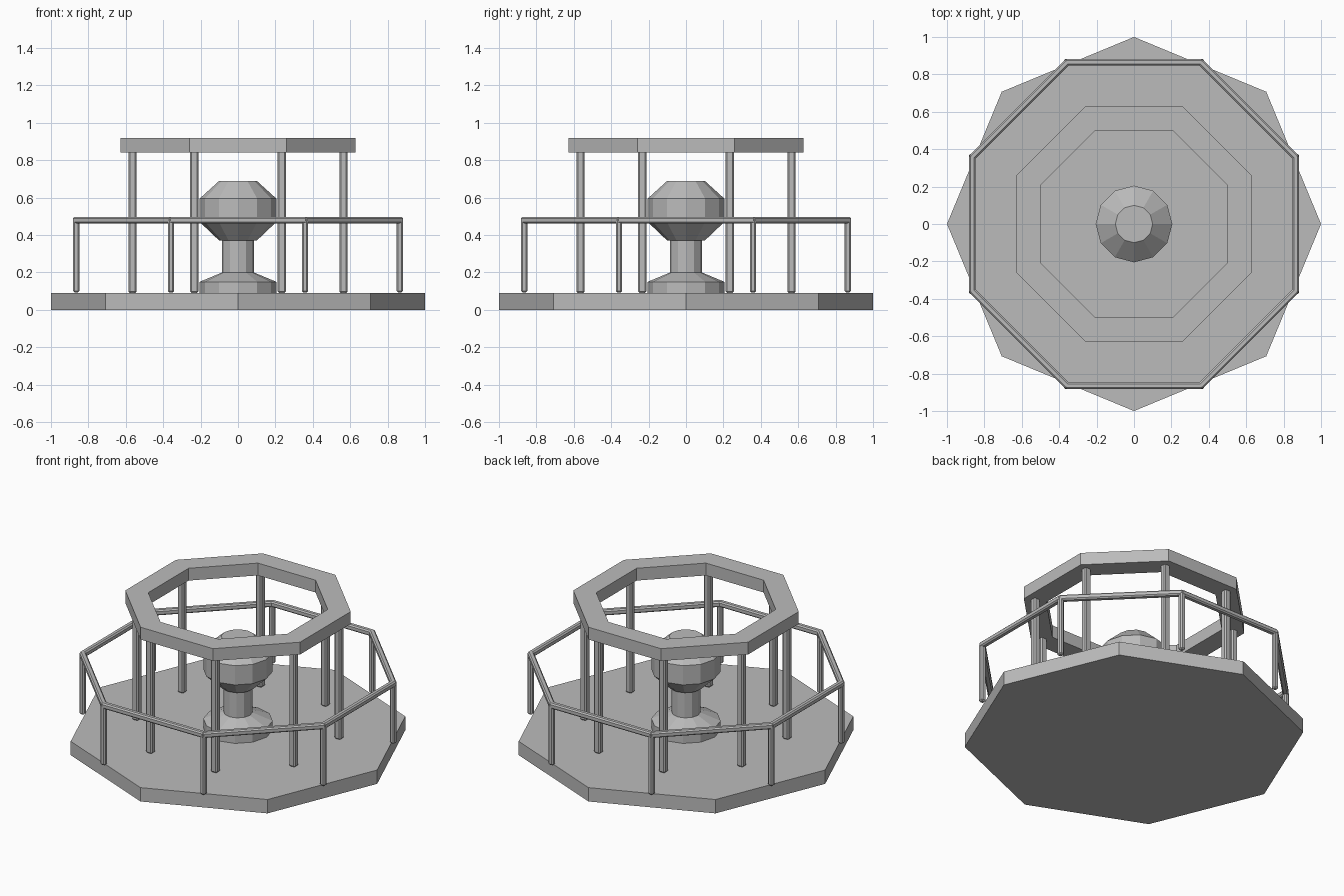
import bpy, bmesh
from math import pi, sin, cos, radians
from mathutils import Matrix

cube = bpy.data.objects.get("Cube")
if cube:
    bpy.data.objects.remove(cube)

grey = bpy.data.materials.new("plain grey")
grey.use_nodes = True
colour = (0.5, 0.5, 0.5, 1)
grey.diffuse_color = colour
grey.node_tree.nodes["Principled BSDF"].inputs["Base Color"].default_value = colour

SIDES = 8
STEP = 2 * pi / SIDES
HALF = STEP / 2
DECK_TOP = 0.09


def finish(name, bm):
    bmesh.ops.recalc_face_normals(bm, faces=bm.faces)
    mesh = bpy.data.meshes.new(name)
    bm.to_mesh(mesh)
    bm.free()
    mesh.materials.append(grey)
    obj = bpy.data.objects.new(name, mesh)
    bpy.context.collection.objects.link(obj)
    return obj


def lathe(name, profile, sides, turn=0, closed=False):
    """Sweep (radius, height) points round z; cap the ends or join them up."""
    bm = bmesh.new()
    rings = [[bm.verts.new((r * cos(turn + i * 2 * pi / sides),
                            r * sin(turn + i * 2 * pi / sides), z))
              for i in range(sides)] for r, z in profile]
    pairs = list(zip(rings, rings[1:]))
    if closed:
        pairs.append((rings[-1], rings[0]))
    else:
        bm.faces.new(rings[0])
        bm.faces.new(rings[-1])
    for a, b in pairs:
        for i in range(sides):
            j = (i + 1) % sides
            bm.faces.new((a[i], a[j], b[j], b[i]))
    return finish(name, bm)


def bar(name, size, location, turn, bevel):
    """Bevelled box turned about z."""
    bm = bmesh.new()
    bmesh.ops.create_cube(bm, size=1, matrix=Matrix.Diagonal((*size, 1)))
    bmesh.ops.bevel(bm, geom=bm.edges[:], offset=bevel, segments=1,
                    affect='EDGES', profile=0.5)
    obj = finish(name, bm)
    obj.location = location
    obj.rotation_euler.z = turn
    return obj


# Octagonal deck, with a corner on each axis
lathe("deck", [(1, 0), (1, DECK_TOP)], SIDES)

# Central hub: flared foot, column and faceted head
lathe("hub", [(0.205, DECK_TOP), (0.205, 0.15), (0.085, 0.2), (0.085, 0.37),
              (0.1, 0.37), (0.205, 0.47), (0.205, 0.595), (0.1, 0.69)], 12)

# Flat octagonal ring on top of the pillars
k = cos(HALF)
lathe("top_ring", [(0.5 / k, 0.84), (0.628 / k, 0.84),
                   (0.628 / k, 0.92), (0.5 / k, 0.92)], SIDES, HALF, True)

# Pillars, rail posts and handrails, one of each per side
PILLAR_R, POST_R = 0.61, 0.936
rail_length = 2 * POST_R * sin(HALF) + 0.02
for i in range(SIDES):
    side = i * STEP
    corner = side + HALF
    c, s = cos(corner), sin(corner)
    bar(f"pillar_{i + 1}", (0.044, 0.044, 0.76),
        (PILLAR_R * c, PILLAR_R * s, 0.47), 0, 0.008)
    bar(f"rail_post_{i + 1}", (0.034, 0.034, 0.39),
        (POST_R * c, POST_R * s, 0.288), 0, 0.008)
    apothem = POST_R * k
    bar(f"handrail_{i + 1}", (0.036, rail_length, 0.036),
        (apothem * cos(side), apothem * sin(side), 0.479), side, 0.008)
